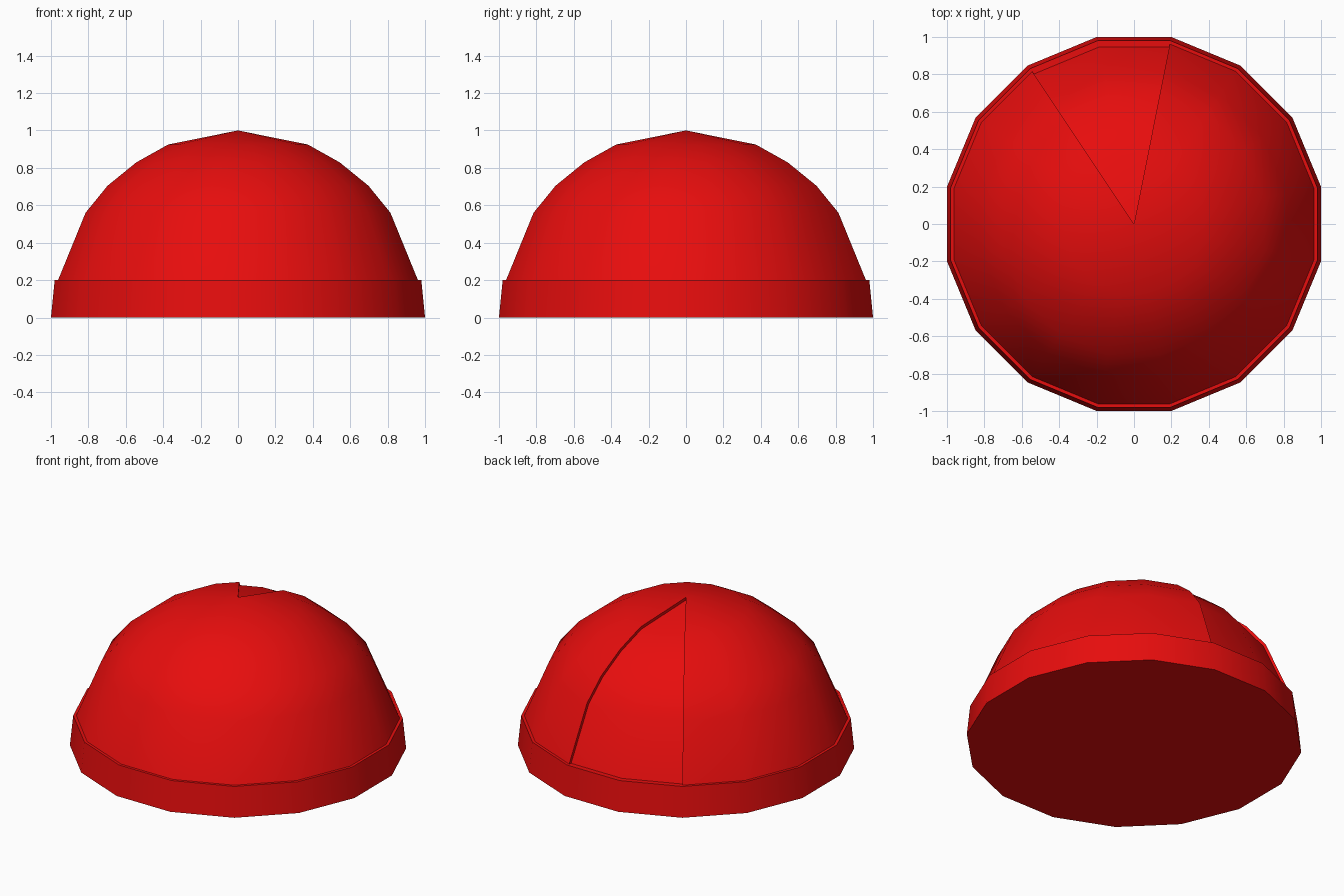
import bpy, bmesh
from math import cos, sin, radians

if "Cube" in bpy.data.objects:
    bpy.data.objects.remove(bpy.data.objects["Cube"])

SIDES = 16
STEP = 360 / SIDES
CORNER = 1 / cos(radians(STEP / 2))   # flat-to-flat size -> corner radius

red = bpy.data.materials.new("red")
red.diffuse_color = (0.8, 0.004, 0.004, 1)
red.use_nodes = True
red.node_tree.nodes["Principled BSDF"].inputs["Base Color"].default_value = red.diffuse_color


def point(r, z, deg):
    a = radians(deg)
    return (r * CORNER * cos(a), r * CORNER * sin(a), z)


def lathe(name, profile, start, segs, inner=None):
    """Revolve a bottom-to-top profile; optional step walls down to inner profile."""
    bm = bmesh.new()

    def face(pts):
        bm.faces.new([bm.verts.new(p) for p in pts])

    for s in range(segs):
        a, b = start + s * STEP, start + (s + 1) * STEP
        for (r0, z0), (r1, z1) in zip(profile, profile[1:]):
            pts = [point(r0, z0, a), point(r0, z0, b), point(r1, z1, b), point(r1, z1, a)]
            if r0 == 0:
                pts.pop(1)
            elif r1 == 0:
                pts.pop()
            face(pts)
    if inner:
        for deg, flip in ((start, False), (start + segs * STEP, True)):
            for i in range(len(profile) - 1):
                pts = [point(*p, deg) for p in
                       (profile[i], profile[i + 1], inner[i + 1], inner[i])]
                face(pts[::-1] if flip else pts)
    bmesh.ops.remove_doubles(bm, verts=bm.verts, dist=1e-4)
    me = bpy.data.meshes.new(name)
    bm.to_mesh(me)
    bm.free()
    me.materials.append(red)
    ob = bpy.data.objects.new(name, me)
    bpy.context.collection.objects.link(ob)
    bpy.ops.object.select_all(action='DESELECT')
    ob.select_set(True)
    bpy.context.view_layer.objects.active = ob
    bpy.ops.object.shade_smooth_by_angle(angle=radians(30))
    return ob


outer = [(0.962, 0.2), (0.815, 0.56), (0.697, 0.705), (0.543, 0.83), (0.373, 0.925), (0, 1)]
inner = [(r * 0.983, z * 0.981 if i else z) for i, (r, z) in enumerate(outer)]

# Base rim with a flat underside and a narrow ledge
lathe("base_rim", [(0, 0), (1, 0), (0.98, 0.2), (0.93, 0.2)], STEP / 2, SIDES)
# Main dome shell, leaving out two segments at the back
lathe("dome_shell", outer, 123.75, SIDES - 2, inner)
# Slightly sunken panel filling the gap
lathe("sunken_panel", inner, 78.75, 2)
